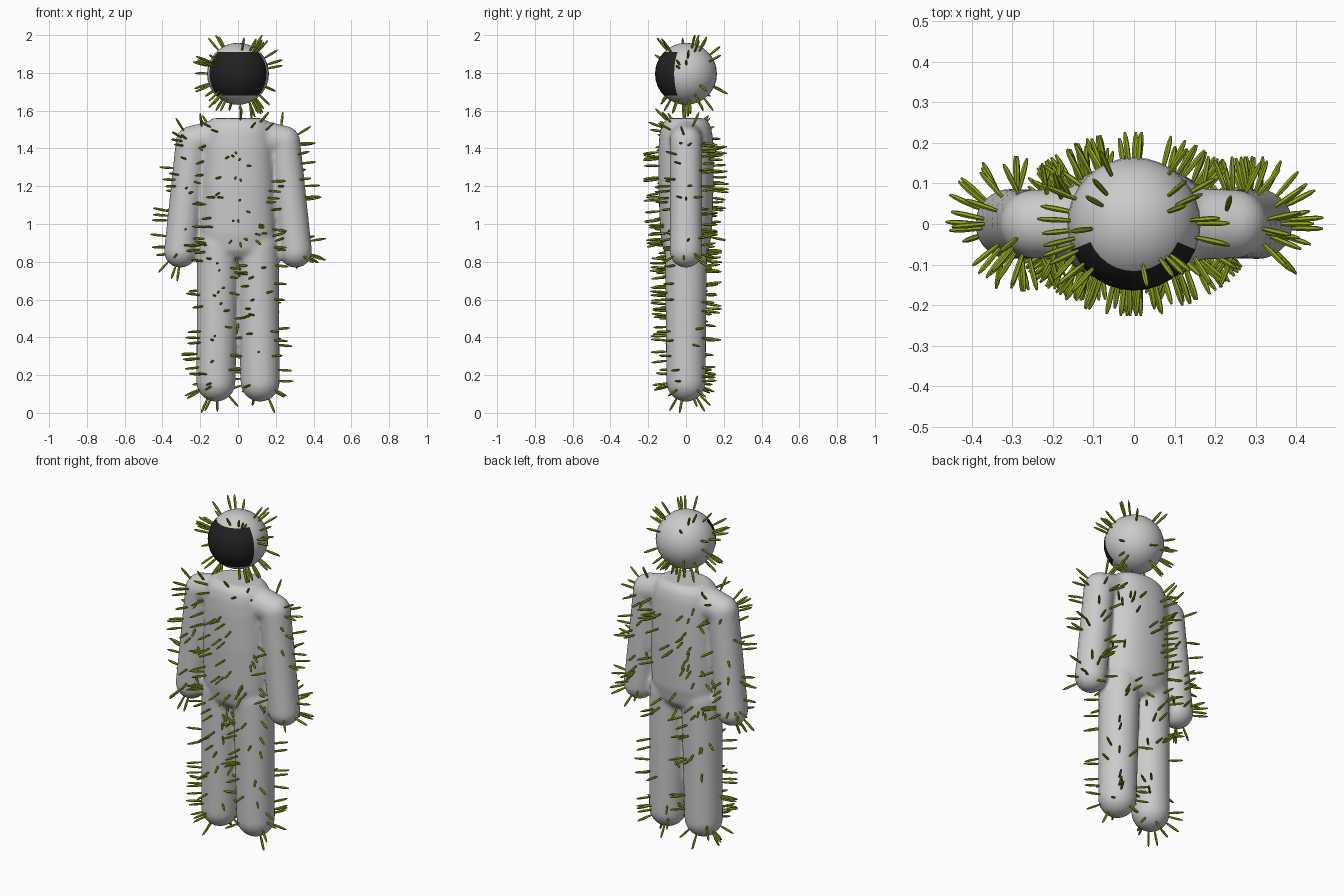
import bpy, bmesh, math, random
from mathutils import Vector

if "Cube" in bpy.data.objects:
    bpy.data.objects.remove(bpy.data.objects["Cube"])

random.seed(7)


def material(name, rgb):
    m = bpy.data.materials.new(name)
    m.diffuse_color = (*rgb, 1)
    m.use_nodes = True
    m.node_tree.nodes["Principled BSDF"].inputs["Base Color"].default_value = m.diffuse_color
    return m


GREY = material("light grey", (0.6, 0.6, 0.6))
BLACK = material("visor black", (0.015, 0.015, 0.015))
GREEN = material("spine green", (0.29, 0.39, 0.012))


def make_object(name, bm, mats):
    me = bpy.data.meshes.new(name)
    bm.to_mesh(me)
    bm.free()
    for m in mats:
        me.materials.append(m)
    ob = bpy.data.objects.new(name, me)
    bpy.context.collection.objects.link(ob)
    return ob


def loft(bm, rings):
    """Skin closed rings of points, capping both ends."""
    loops = [[bm.verts.new(p) for p in ring] for ring in rings]
    n = len(loops[0])
    for a, b in zip(loops, loops[1:]):
        for i in range(n):
            j = (i + 1) % n
            bm.faces.new((a[i], a[j], b[j], b[i]))
    bm.faces.new(loops[0][::-1])
    bm.faces.new(loops[-1])


def tube(bm, base, direction, profile, sides):
    """Round solid along a direction; profile is (distance, radius)."""
    d = direction.normalized()
    u = d.orthogonal().normalized()
    v = d.cross(u)
    angles = [2 * math.pi * i / sides for i in range(sides)]
    loft(bm, [[base + d * t + (u * math.cos(a) + v * math.sin(a)) * r for a in angles]
              for t, r in profile])


def capsule(bm, a, b, ra, rb):
    a, b = Vector(a), Vector(b)
    length = (b - a).length
    arc = [math.radians(x) for x in range(4, 91, 8)] + [math.pi / 2]
    profile = [(-ra * math.cos(t), ra * math.sin(t)) for t in arc]
    profile += [(length + rb * math.cos(t), rb * math.sin(t)) for t in reversed(arc)]
    tube(bm, a, b - a, profile, 32)


# Body: torso, arms and legs fused into one soft skin
bm = bmesh.new()
torso = [(0.82, 0.17, 0.09), (0.86, 0.19, 0.12), (0.95, 0.20, 0.137), (1.2, 0.198, 0.146),
         (1.4, 0.19, 0.146), (1.48, 0.185, 0.14), (1.53, 0.17, 0.127), (1.56, 0.135, 0.1)]


def oval(z, w, d, power=0.9):
    ring = []
    for i in range(40):
        t = 2 * math.pi * i / 40
        c, s = math.cos(t), math.sin(t)
        ring.append((w * math.copysign(abs(c) ** power, c),
                     d * math.copysign(abs(s) ** power, s), z))
    return ring


loft(bm, [oval(*t) for t in torso])
for s in (-1, 1):
    capsule(bm, (s * 0.117, 0, 0.163), (s * 0.104, 0, 0.88), 0.104, 0.112)   # leg
    capsule(bm, (s * 0.305, 0, 0.855), (s * 0.245, 0, 1.435), 0.087, 0.085)  # arm
    capsule(bm, (s * 0.245, 0, 1.435), (s * 0.12, 0, 1.46), 0.085, 0.09)     # shoulder
body = make_object("body", bm, [GREY])
fuse = body.modifiers.new("fuse", 'REMESH')
fuse.mode = 'VOXEL'
fuse.voxel_size = 0.012
fuse.use_smooth_shade = True
soften = body.modifiers.new("soften", 'SMOOTH')
soften.factor = 0.5
soften.iterations = 8

# Head: sphere with the visor band on its front faces
HEAD, HEAD_R = Vector((0, 0, 1.795)), 0.164
bm = bmesh.new()
bmesh.ops.create_uvsphere(bm, u_segments=32, v_segments=16, radius=HEAD_R)
for f in bm.faces:
    f.smooth = True
    c = f.calc_center_median()
    on_front = math.atan2(-c.y, abs(c.x)) > math.radians(22.5)
    f.material_index = int(on_front and abs(c.z) < HEAD_R * math.sin(math.radians(45)))
bmesh.ops.translate(bm, verts=bm.verts, vec=HEAD)
make_object("head", bm, [GREY, BLACK])

# Spines: thin spindles standing on the skin
LENGTH = 0.082
SPINDLE = [(-0.012, 0.003), (0.015, 0.0062), (0.045, 0.0072), (0.068, 0.006), (LENGTH, 0.0028)]


def spine(bm, point, normal):
    tip = point + normal * LENGTH
    if 0 <= tip.z <= 2 and abs(tip.x) < 0.47 and abs(tip.y) < 0.235:
        tube(bm, point, normal, SPINDLE, 6)
        return 1
    return 0


def jitter(n, amount=0.12):
    return (n + Vector([random.uniform(-amount, amount) for _ in range(3)])).normalized()


skin = body.evaluated_get(bpy.context.evaluated_depsgraph_get()).data
spots = [(p.center.copy(), p.normal.copy(), p.area) for p in skin.polygons]
bm = bmesh.new()
count = 0
while count < 280:
    p, n, _ = random.choices(spots, weights=[s[2] for s in spots])[0]
    inside_head = (p + n * LENGTH - HEAD).length < HEAD_R
    if not inside_head:
        count += spine(bm, p, jitter(n))
for s in (-1, 1):  # foot spines reach the ground
    n = Vector((s * 0.45, -0.2, -0.87)).normalized()
    p = Vector((s * 0.117, 0, 0.163)) + n * 0.102
    tilt = Vector((s * 0.45, -0.2, 0)).normalized()
    drop = p.z / LENGTH
    spine(bm, p, tilt * math.sqrt(max(0, 1 - drop * drop)) - Vector((0, 0, min(drop, 1) - 1e-4)))
make_object("body_spines", bm, [GREEN])

bm = bmesh.new()
count = 0
while count < 42:
    n = Vector([random.gauss(0, 1) for _ in range(3)]).normalized()
    count += spine(bm, HEAD + n * HEAD_R, n)
up = (2 - HEAD.z) / (HEAD_R + LENGTH) - 1e-4
for a in (20, 150):  # crown spines
    flat = math.sqrt(1 - up * up)
    n = Vector((flat * math.cos(math.radians(a)), flat * math.sin(math.radians(a)), up))
    spine(bm, HEAD + n * HEAD_R, n)
make_object("head_spines", bm, [GREEN])
